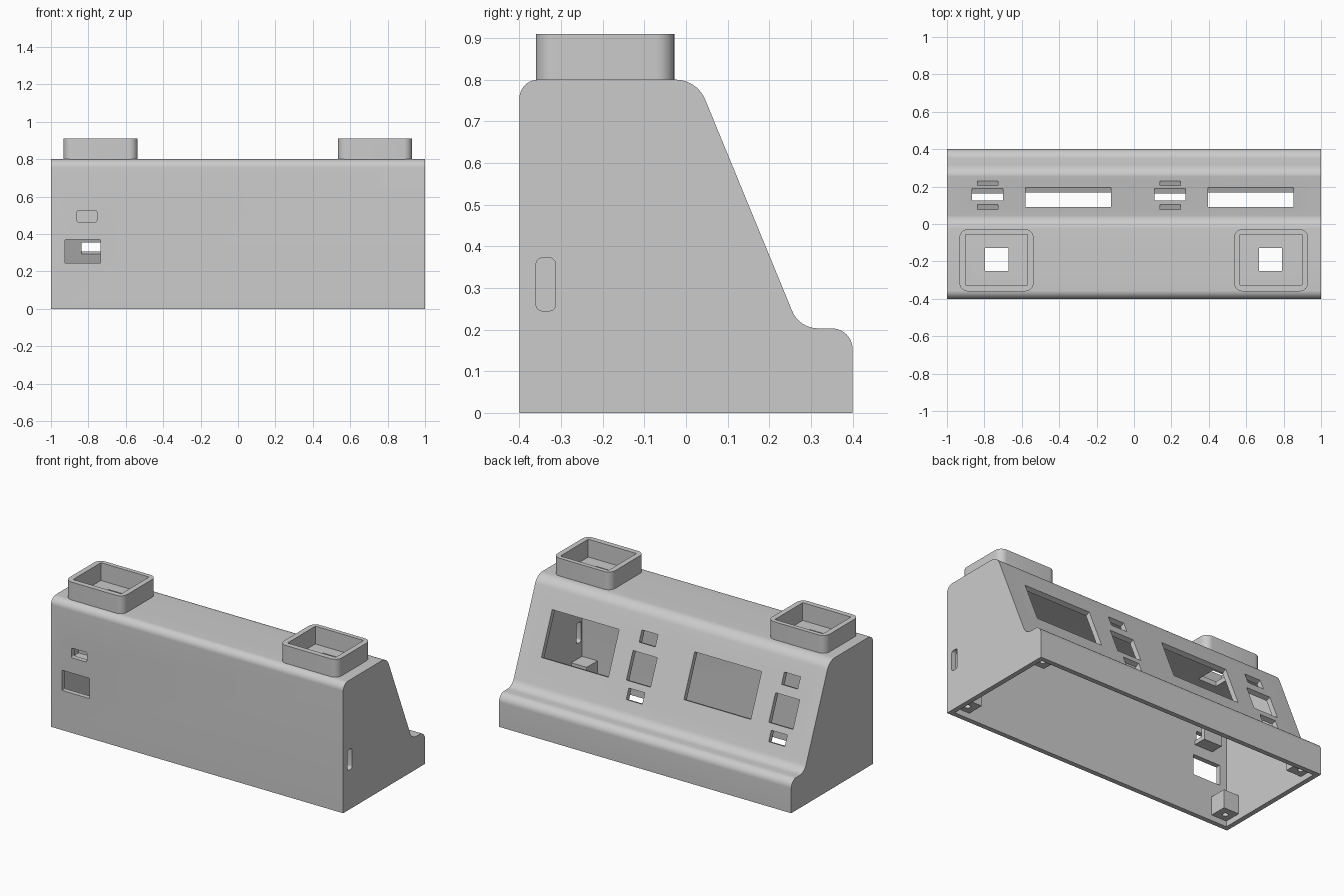
import bpy, bmesh, math
from mathutils import Vector, Matrix

if "Cube" in bpy.data.objects:
    bpy.data.objects.remove(bpy.data.objects["Cube"])

grey = bpy.data.materials.new("plain_grey")
grey.diffuse_color = (0.6, 0.6, 0.6, 1)
grey.use_nodes = True
grey.node_tree.nodes["Principled BSDF"].inputs["Base Color"].default_value = grey.diffuse_color


def rounded(corners, n=10):
    """Outline from (a, b, radius) corners, each rounded by an arc."""
    out = []
    for i, (a, b, r) in enumerate(corners):
        p = Vector((a, b))
        if r == 0:
            out.append(p)
            continue
        u = (Vector(corners[i - 1][:2]) - p).normalized()
        v = (Vector(corners[(i + 1) % len(corners)][:2]) - p).normalized()
        half = u.angle(v) / 2
        c = p + (u + v).normalized() * r / math.sin(half)
        s = p + u * r / math.tan(half) - c
        e = p + v * r / math.tan(half) - c
        turn = math.atan2(s.x * e.y - s.y * e.x, s.dot(e))
        for k in range(n + 1):
            out.append(c + Matrix.Rotation(turn * k / n, 2) @ s)
    return out


def rect(a0, a1, b0, b1, r=0.0, n=5):
    return rounded([(a0, b0, r), (a1, b0, r), (a1, b1, r), (a0, b1, r)], n)


PLACE = {"x": lambda p, t: (t, p.x, p.y),
         "y": lambda p, t: (p.x, t, p.y),
         "z": lambda p, t: (p.x, p.y, t)}


def prism(bm, loop, axis, t0, t1):
    f = PLACE[axis]
    lo = [bm.verts.new(f(p, t0)) for p in loop]
    hi = [bm.verts.new(f(p, t1)) for p in loop]
    bm.faces.new(lo)
    bm.faces.new(hi)
    for i in range(len(loop)):
        j = (i + 1) % len(loop)
        bm.faces.new((lo[i], lo[j], hi[j], hi[i]))


def finish(name, bm):
    bmesh.ops.recalc_face_normals(bm, faces=bm.faces)
    me = bpy.data.meshes.new(name)
    bm.to_mesh(me)
    bm.free()
    me.materials.append(grey)
    ob = bpy.data.objects.new(name, me)
    bpy.context.collection.objects.link(ob)
    return ob


def make(name, *parts):
    bm = bmesh.new()
    for part in parts:
        prism(bm, *part)
    return finish(name, bm)


def select(ob):
    bpy.ops.object.select_all(action="DESELECT")
    ob.select_set(True)
    bpy.context.view_layer.objects.active = ob


def cut(ob, cutter):
    select(ob)
    m = ob.modifiers.new("cut", "BOOLEAN")
    m.operation, m.solver, m.object = "DIFFERENCE", "EXACT", cutter
    bpy.ops.object.modifier_apply(modifier=m.name)
    bpy.data.objects.remove(cutter)


def smooth(ob):
    select(ob)
    bpy.ops.object.shade_smooth_by_angle(angle=math.radians(30))


# Hollow shell: side profile extruded across, open underneath
T = 0.03
outer = rounded([(-0.4, 0, 0), (0.4, 0, 0), (0.4, 0.203, 0.05),
                 (0.272, 0.203, 0.067), (0.0265, 0.8, 0.077), (-0.4, 0.8, 0.045)])
inner = rounded([(-0.37, -0.1, 0), (0.37, -0.1, 0), (0.37, 0.173, 0.02),
                 (0.252, 0.173, 0.09), (0.0064, 0.77, 0.047), (-0.37, 0.77, 0.015)])
shell = make("housing_shell", (outer, "x", -1, 1))
cut(shell, make("cavity", (inner, "x", -1 + T, 1 - T)))

# Openings in the front wall, right end and top
cut(shell, make("wall_openings",
                (rect(-0.86, -0.755, 0.465, 0.525, 0.008), "y", -0.45, -0.35),
                (rect(-0.925, -0.735, 0.245, 0.37, 0.004), "y", -0.45, -0.35),
                (rect(-0.36, -0.313, 0.245, 0.372, 0.015), "x", 0.94, 1.05),
                (rect(-0.797, -0.672, -0.252, -0.128), "z", 0.74, 0.84),
                (rect(0.667, 0.792, -0.252, -0.128), "z", 0.74, 0.84)))

# Openings square to the sloped panel: (x0, x1, y0, y1) in the top view
slope = []
for dx in (0, 0.975):
    slope += [(-0.58 + dx, -0.122 + dx, 0.09, 0.195),
              (-0.865 + dx, -0.7 + dx, 0.125, 0.19),
              (-0.837 + dx, -0.727 + dx, 0.205, 0.23),
              (-0.837 + dx, -0.727 + dx, 0.077, 0.104)]
run = Vector((0, 0.2455, -0.597))
tilt = Matrix.Rotation(-math.atan2(0.597, 0.2455), 4, "X")
bm = bmesh.new()
for x0, x1, y0, y1 in slope:
    ym = (y0 + y1) / 2
    centre = Vector((0, 0.0265, 0.8)) + run * ((ym - 0.0265) / run.y)
    centre.x = (x0 + x1) / 2
    size = (x1 - x0, (y1 - y0) * run.length / run.y, 0.12, 1)
    bmesh.ops.create_cube(bm, size=1, matrix=Matrix.Translation(centre) @ tilt @ Matrix.Diagonal(size))
cut(shell, finish("panel_openings", bm))
smooth(shell)

# Two open trays on top
for name, cx in (("left_tray", -0.735), ("right_tray", 0.733)):
    tray = make(name, (rect(cx - 0.198, cx + 0.198, -0.36, -0.028, 0.045, 8), "z", 0.79, 0.91))
    cut(tray, make("tray_hollow", (rect(cx - 0.165, cx + 0.165, -0.327, -0.055), "z", 0.7, 1.0)))
    smooth(tray)

# Screw posts in the four bottom corners
for sx in (-1, 1):
    for sy in (-1, 1):
        xs = sorted((sx * 0.985, sx * 0.865))
        ys = sorted((sy * 0.385, sy * 0.265))
        post = make("screw_post", (rect(*xs, *ys), "z", 0.035, 0.15))
        hole = rounded([(sx * 0.92 + a * 0.017, sy * 0.32 + b * 0.017, 0.0169)
                        for a, b in ((-1, -1), (1, -1), (1, 1), (-1, 1))], 4)
        cut(post, make("screw_hole", (hole, "z", 0.0, 0.12)))
        smooth(post)

# Bracket behind the small front opening
make("bracket_shelf", (rect(-0.87, -0.745, 0.435, 0.46), "y", -0.38, -0.29))
make("bracket_back", (rect(-0.87, -0.745, 0.45, 0.54), "y", -0.315, -0.29))
